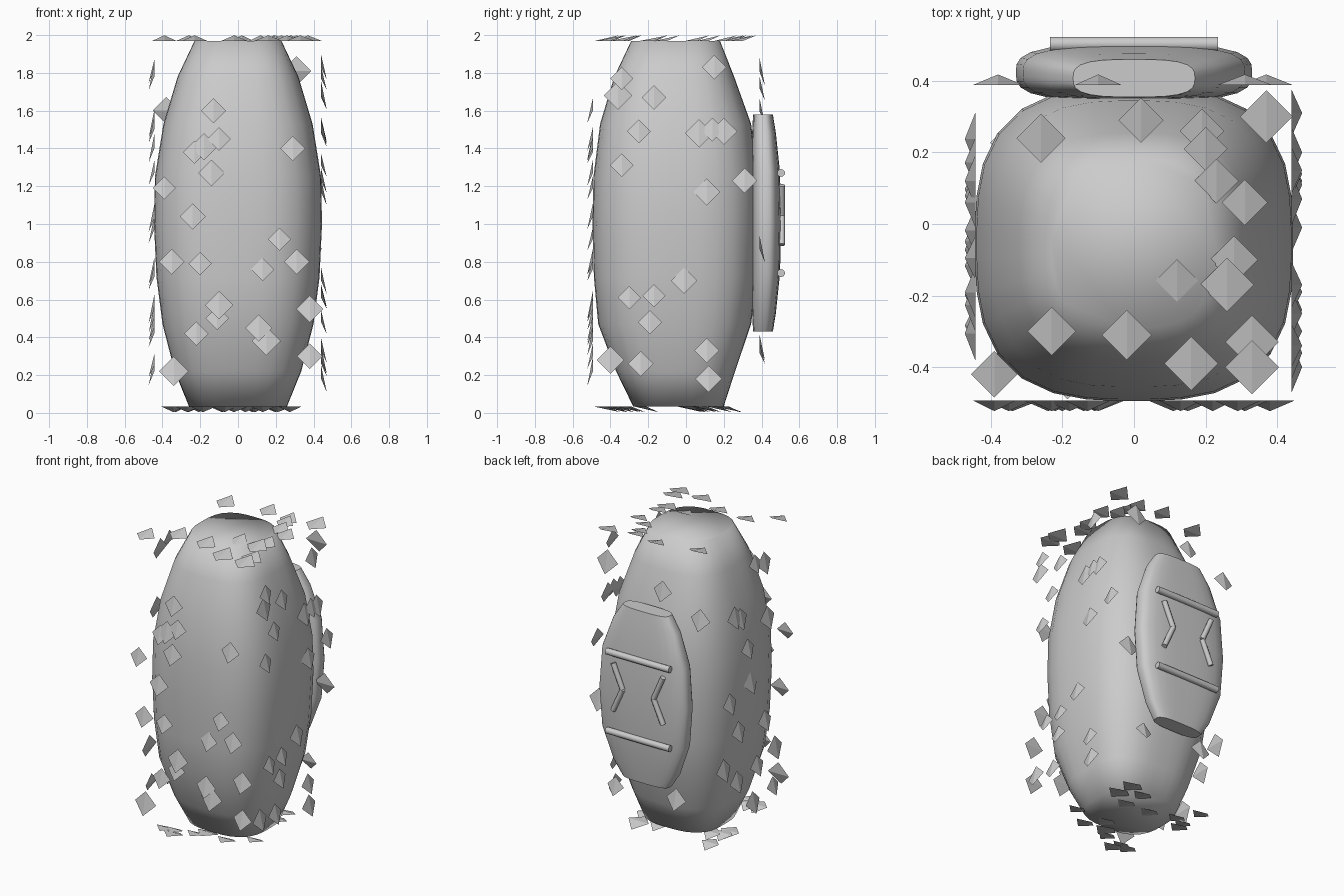
import bpy, bmesh, math, random
from mathutils import Vector

if "Cube" in bpy.data.objects:
    bpy.data.objects.remove(bpy.data.objects["Cube"])

random.seed(7)


def finish(name, bm, smooth=None):
    bmesh.ops.recalc_face_normals(bm, faces=bm.faces)
    mesh = bpy.data.meshes.new(name)
    bm.to_mesh(mesh)
    bm.free()
    ob = bpy.data.objects.new(name, mesh)
    bpy.context.collection.objects.link(ob)
    if smooth:
        bpy.ops.object.select_all(action='DESELECT')
        bpy.context.view_layer.objects.active = ob
        ob.select_set(True)
        bpy.ops.object.shade_smooth_by_angle(angle=math.radians(smooth))
    return ob


def loft(name, rings, power, smooth, seg=32):
    """Stack rounded-square rings given as (z, half width, y front, y back)."""
    bm = bmesh.new()
    rows = []
    for z, hx, y0, y1 in rings:
        row = []
        for i in range(seg):
            a = 2 * math.pi * (i + 0.5) / seg
            c, s = math.cos(a), math.sin(a)
            k = (abs(c) ** power + abs(s) ** power) ** (-1 / power)
            row.append(bm.verts.new((hx * c * k, (y0 + y1) / 2 + (y1 - y0) / 2 * s * k, z)))
        rows.append(row)
    for a, b in zip(rows, rows[1:]):
        for i in range(seg):
            j = (i + 1) % seg
            bm.faces.new((a[i], a[j], b[j], b[i]))
    bm.faces.new(rows[0])
    bm.faces.new(rows[-1])
    return finish(name, bm, smooth)


# Main barrel-shaped body
loft("body", [
    (0.035, 0.26, -0.28, 0.20), (0.22, 0.335, -0.37, 0.26), (0.47, 0.40, -0.465, 0.345),
    (0.72, 0.432, -0.488, 0.375), (1.0, 0.445, -0.495, 0.385), (1.25, 0.44, -0.49, 0.38),
    (1.53, 0.395, -0.455, 0.345), (1.78, 0.32, -0.38, 0.255), (1.97, 0.23, -0.29, 0.18)],
    2.9, 80)

# Rounded plate on the back
loft("back_plate", [
    (0.43, 0.17, 0.355, 0.46), (0.53, 0.235, 0.35, 0.476), (0.74, 0.31, 0.345, 0.498),
    (1.0, 0.33, 0.343, 0.503), (1.27, 0.31, 0.345, 0.498), (1.48, 0.235, 0.35, 0.476),
    (1.58, 0.17, 0.355, 0.46)], 3.2, 50)


def rod(name, a, b, r):
    a, b = Vector(a), Vector(b)
    bpy.ops.mesh.primitive_cylinder_add(vertices=10, radius=r, depth=(b - a).length,
                                        location=(a + b) / 2)
    ob = bpy.context.object
    ob.name = name
    ob.rotation_euler = (b - a).to_track_quat('Z', 'Y').to_euler()
    bpy.ops.object.shade_smooth_by_angle(angle=math.radians(40))


# Bars and chevrons on the plate
for z in (0.74, 1.27):
    rod("plate_bar", (-0.235, 0.503, z), (0.235, 0.503, z), 0.021)
for s in (-1, 1):
    for z in (0.89, 1.205):
        rod("plate_chevron", (s * 0.185, 0.507, z), (s * 0.115, 0.507, 1.045), 0.017)


def scatter(n, u, v):
    return [(random.uniform(*u), random.uniform(*v)) for _ in range(n)]


def shards(name, origin, right, tip, out, spots):
    """Diamond scales on a plane; the end in the tip direction lifts outward."""
    o, r, t, n = (Vector(v) for v in (origin, right, tip, out))
    flip = [1 if sum(w) > 0 else -1 for w in (r, t)]
    bm = bmesh.new()
    for u, v in spots:
        h = random.uniform(0.06, 0.078)
        c = o + r * u * flip[0] + t * v * flip[1]
        top, left, end, rgt = (bm.verts.new(p) for p in (
            c - t * h, c - r * h, c + t * h + n * 0.03, c + r * h))
        for f in ((top, left, end), (top, end, rgt), (top, rgt, left), (left, rgt, end)):
            bm.faces.new(f)
    finish(name, bm)


X, Y, Z = (1, 0, 0), (0, 1, 0), (0, 0, 1)
DOWN = (0, 0, -1)

# Scales in front, on both sides, behind, above and below
shards("front_scales", (0, -0.493, 0), X, DOWN, (0, -1, 0), [
    (-.13, 1.6), (-.10, 1.45), (-.18, 1.41), (-.23, 1.38), (-.14, 1.27), (.29, 1.4),
    (-.39, 1.19), (-.24, 1.04), (.22, .92), (-.35, .8), (-.2, .79), (.13, .76), (.31, .8),
    (-.1, .57), (-.11, .5), (-.22, .42), (.11, .45), (.15, .38), (.38, .55), (.38, .3),
    (-.34, .22)])
shards("right_scales", (0.44, 0, 0), Y, DOWN, X, [
    (-.34, 1.77), (-.36, 1.68), (-.17, 1.67), (-.25, 1.49), (-.34, 1.31), (.15, 1.83),
    (.07, 1.48), (.14, 1.5), (.2, 1.49), (.11, 1.17), (.31, 1.23), (-.01, .7), (-.3, .61),
    (-.17, .62), (-.19, .48), (-.4, .28), (-.24, .26), (.11, .33), (.12, .18)])
left_z = (1.81, 1.78, 1.53, 1.5, 1.4, 1.27, 1.03, .97, .75, .72, .55, .5, .45, .42, .25, .22)
shards("left_scales", (-0.443, 0, 0), Y, DOWN, (-1, 0, 0),
       [(random.uniform(-0.38, 0.25), z) for z in left_z])
shards("back_scales", (0, 0.388, 0), X, DOWN, Y, [
    (-.38, 1.6), (.31, 1.81), (.37, .87), (.16, .85), (-.1, 1.72), (-.2, .35), (.25, .32)])
shards("top_scales", (0, 0, 1.969), X, Y, Z, [
    (-.26, .24), (.02, .29), (.19, .26), (.2, .21), (.37, .3), (.23, .12), (.31, .06),
    (.28, -.1), (.26, -.17), (.12, -.16), (-.23, -.3), (-.02, -.31), (.16, -.39),
    (.33, -.33), (.33, -.4), (-.39, -.42)])
shards("bottom_scales", (0, 0, 0.034), X, Y, DOWN,
       scatter(9, (-0.38, 0.36), (-0.42, -0.2)) + scatter(9, (-0.38, 0.36), (0.02, 0.25)))
